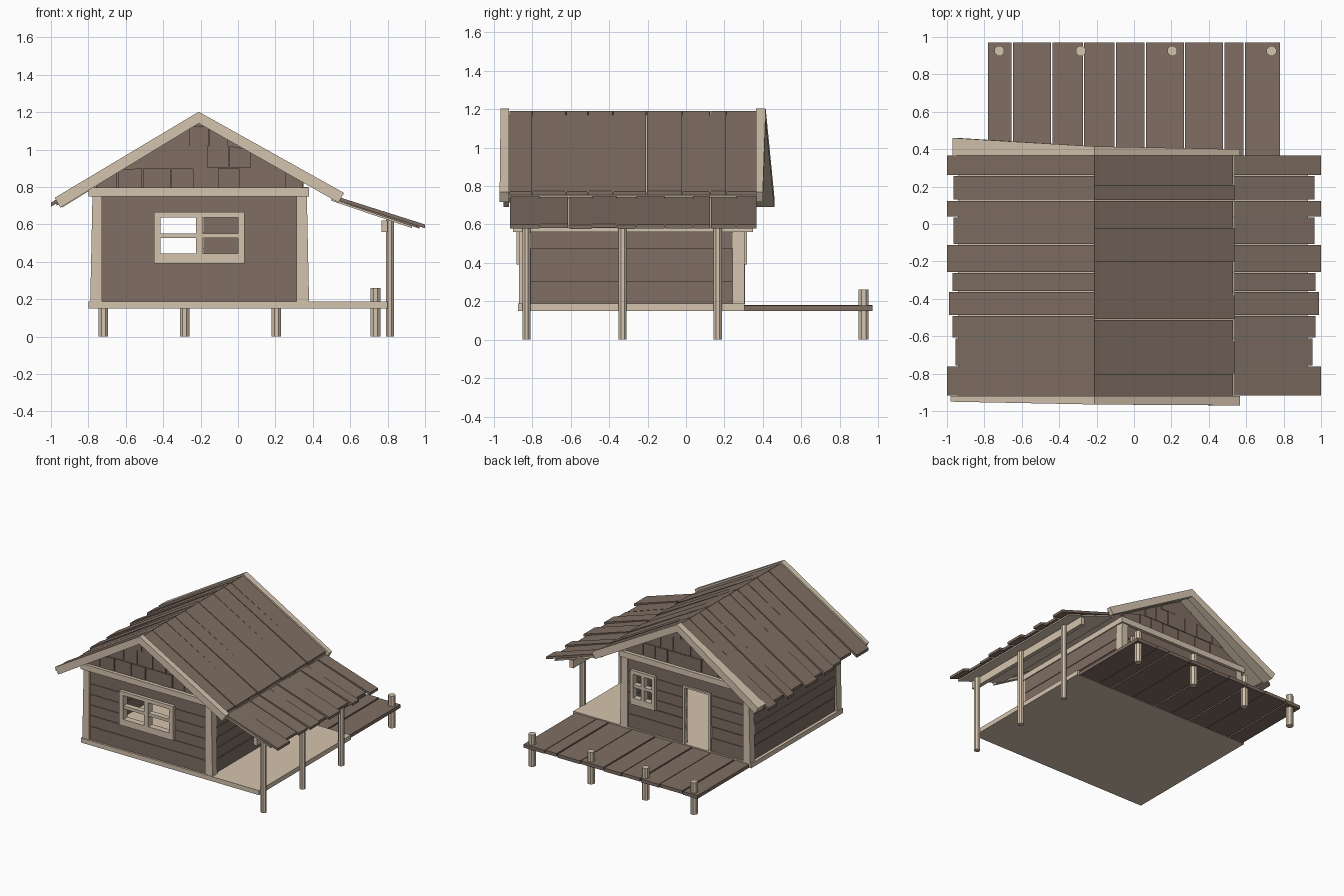
import bpy, bmesh, random

if "Cube" in bpy.data.objects:
    bpy.data.objects.remove(bpy.data.objects["Cube"])
random.seed(4)

def material(name, col):
    m = bpy.data.materials.new(name)
    m.diffuse_color = (*col, 1)
    m.use_nodes = True
    m.node_tree.nodes["Principled BSDF"].inputs["Base Color"].default_value = m.diffuse_color
    return m

BROWN = material("weathered brown wood", (0.215, 0.158, 0.126))
CREAM = material("pale cream timber", (0.66, 0.55, 0.425))

class Part:
    """Collects simple solids into one named object."""
    def __init__(self, name, mat):
        self.name, self.mat, self.bm = name, mat, bmesh.new()

    def loft(self, a, b):
        va = [self.bm.verts.new(p) for p in a]
        vb = [self.bm.verts.new(p) for p in b]
        n = len(va)
        self.bm.faces.new(va)
        self.bm.faces.new(vb[::-1])
        for i in range(n):
            j = (i + 1) % n
            self.bm.faces.new((va[j], va[i], vb[i], vb[j]))

    def prism(self, xz, y0, y1):
        self.loft([(x, y0, z) for x, z in xz], [(x, y1, z) for x, z in xz])

    def box(self, x0, x1, y0, y1, z0, z1):
        self.prism([(x0, z0), (x1, z0), (x1, z1), (x0, z1)], y0, y1)

    def post(self, x, y, r, z0, z1):
        from math import cos, sin, pi
        ring = [(x + r * cos(pi * (i + .5) / 4), y + r * sin(pi * (i + .5) / 4)) for i in range(8)]
        self.loft([(a, b, z0) for a, b in ring], [(a, b, z1) for a, b in ring])

    def slab(self, p, q, t, y0, y1):
        """Sloping board whose top runs from p to q (x, z), thickness t."""
        self.prism([p, q, (q[0], q[1] - t), (p[0], p[1] - t)], y0, y1)

    def done(self):
        bmesh.ops.recalc_face_normals(self.bm, faces=self.bm.faces)
        me = bpy.data.meshes.new(self.name)
        self.bm.to_mesh(me)
        self.bm.free()
        me.materials.append(self.mat)
        bpy.context.collection.objects.link(bpy.data.objects.new(self.name, me))

RX, RZ = -0.21, 1.19                      # ridge
XL, XR, YF, YB = -0.79, 0.38, -0.87, 0.305  # house corners
SL, SR = 0.61, 0.565                      # roof slopes, left and right

def roof_z(x):
    return RZ - (SL * (RX - x) if x < RX else SR * (x - RX))

# Floor slab under the house and porch
p = Part("floor_slab", CREAM)
p.box(-0.80, 0.80, -0.875, YB, 0.15, 0.187)
p.done()

# Rear deck planks
p = Part("deck_planks", BROWN)
cuts = [-0.785, -0.65, -0.44, -0.27, -0.10, 0.06, 0.27, 0.48, 0.59, 0.785]
for i, (a, b) in enumerate(zip(cuts, cuts[1:])):
    dz = 0.004 * (i % 2)
    p.box(a + .004, b - .004, YB, 0.97, 0.15 + dz, 0.177 + dz)
p.done()

# Deck mooring posts
p = Part("deck_posts", CREAM)
for x in (-0.72, -0.285, 0.205, 0.735):
    p.post(x, 0.925, 0.028, 0, 0.26)
p.done()

# Plank walls, split around the openings
ROWS = [0.185, 0.30, 0.39, 0.475, 0.56, 0.645, 0.79]
T = 0.025
def wall(name, lo, hi, depth, along_x, holes):
    p = Part(name, BROWN)
    for z0, z1 in zip(ROWS, ROWS[1:]):
        spans, at = [], lo
        for h0, h1, hz0, hz1 in sorted(holes):
            if z0 >= hz0 - .01 and z1 <= hz1 + .01:
                spans.append((at, h0 - random.uniform(-.006, .004)))
                at = h1
        spans.append((at, hi))
        d = depth + random.uniform(-.003, .003)
        for a, b in spans:
            for zz0, zz1, t in ((z0, z1 - .006, T), (z1 - .006, z1, T * .5)):
                if along_x:
                    p.box(a, b, d - t / 2, d + t / 2, zz0, zz1)
                else:
                    p.box(d - t / 2, d + t / 2, a, b, zz0, zz1)
    p.done()

wall("front_wall", XL + .03, XR - .03, YF + .025, True, [(-0.43, 0.015, 0.39, 0.645)])
wall("back_wall", XL + .03, XR - .03, YB - .025, True,
     [(-0.42, -0.20, 0.18, 0.645), (0.075, 0.265, 0.39, 0.645)])
wall("left_wall", YF + .03, YB - .03, XL + .025, False, [])
wall("right_wall", YF + .03, YB - .03, XR - .025, False, [])

# Corner posts, slightly leaning in
p = Part("corner_posts", CREAM)
for x0, x1 in ((XL, XL + .062), (XR - .066, XR)):
    for y0, y1 in ((YF, YF + .062), (YB - .062, YB)):
        e = 0.012 if x0 < 0 else -0.012
        q = [(x0, y0), (x1, y0), (x1, y1), (x0, y1)]
        p.loft([(a, b, 0.185) for a, b in q],
               [(a + (e if a in (XL, XR) else 0), b, 0.76) for a, b in q])
p.done()

# Tie beams across the gables and along the wall tops
p = Part("tie_beams", CREAM)
for y0, y1 in ((YF - .012, YF + .04), (YB - .04, YB + .012)):
    p.box(XL - .01, XR, y0, y1, 0.75, 0.797)
for x0, x1 in ((XL + .005, XL + .045), (XR - .045, XR - .005)):
    p.box(x0, x1, YF, YB, 0.755, 0.80)
p.done()

# Gable boards: backing triangle plus staggered rows
def gable(name, y, out):
    p = Part(name, BROWN)
    lim = lambda x: roof_z(x) - 0.035
    p.prism([(XL + .03, 0.79), (XR - .03, 0.79), (XR - .03, lim(XR - .03)), (RX, lim(RX)),
             (XL + .03, lim(XL + .03))], y, y - out * .015)
    for r, (z0, z1) in enumerate(((0.795, 0.90), (0.905, 1.02), (1.02, 1.14))):
        x = XL + .03 + .05 * r
        while x < XR - .04:
            w = random.uniform(.10, .16)
            x1 = min(x + w, XR - .03)
            a, b = min(z1, lim(x)), min(z1, lim(x1 - .005))
            if a > z0 + .005 and b > z0 + .005:
                p.prism([(x, z0), (x1 - .005, z0), (x1 - .005, b), (x, a)], y,
                        y + out * random.uniform(.006, .012))
            x += w
    p.done()

gable("front_gable", YF + .025, -1)
gable("back_gable", YB - .025, 1)

# Window frames with glazing bars, and door frame
def window(name, x0, x1, y0, y1, s):
    p = Part(name, CREAM)
    z0, z1, zm, xm = 0.39, 0.667, 0.54, (x0 + x1) / 2
    p.box(x0, x1, y0, y1, z0, z0 + .053)
    p.box(x0, x1, y0, y1, z1 - .03, z1)
    for a, b in ((x0, x0 + s), (xm - s / 2, xm + s / 2), (x1 - s, x1)):
        p.box(a, b, y0, y1, z0 + .053, z1 - .03)
    p.box(x0 + s, x1 - s, y0 + .004, y1 - .004, zm - .012, zm + .012)
    p.done()

window("front_window", -0.45, 0.035, YF - .012, YF + .04, 0.036)
window("back_window", 0.06, 0.28, YB - .04, YB + .012, 0.026)
p = Part("door_frame", CREAM)
p.box(-0.435, -0.42, YB - .04, YB + .003, 0.185, 0.66)
p.box(-0.20, -0.185, YB - .04, YB + .003, 0.185, 0.66)
p.box(-0.42, -0.20, YB - .04, YB + .003, 0.645, 0.66)
p.done()

# Pale sheathing below the roof boards
p = Part("roof_sheathing", CREAM)
p.slab((RX, RZ - .02), (-0.94, roof_z(-0.94) - .02), .012, -0.92, 0.365)
p.slab((RX, RZ - .02), (0.535, roof_z(0.535) - .02), .012, -0.92, 0.365)
p.slab((0.50, 0.738), (0.93, 0.592), .012, -0.91, 0.36)
p.done()

# Roof boards; eave ends alternate long and short
YS = [0.37, 0.26, 0.127, 0.037, -0.11, -0.26, -0.36, -0.49, -0.61, -0.76, -0.92]
ENDS = [1.0, .965, 1.0, .965, 1.0, .97, .99, .97, .955, 1.0]
left, lean = Part("left_roof_boards", BROWN), Part("porch_roof_boards", BROWN)
for i, e in enumerate(ENDS):
    y1, y0 = YS[i] - .003, YS[i + 1] + .003
    up = .012 if e > .98 else 0
    left.slab((RX, RZ), (-e, roof_z(-e) + up - .004), .022, y0, y1)
    lean.slab((0.52, 0.748 + up * .3), (e, 0.748 - (e - .52) * .335 + up), .02, y0, y1)
left.done()
lean.done()
p = Part("right_roof_boards", BROWN)
ys = [0.37, 0.21, 0.125, -0.02, -0.205, -0.38, -0.51, -0.625, -0.80, -0.92]
for i, (y1, y0) in enumerate(zip(ys, ys[1:])):
    e = 0.53 + .006 * (i % 2)
    p.slab((RX, RZ), (e, roof_z(e) + .006 * (i % 2)), .022, y0 + .002, y1 - .002)
p.done()

# Barge boards on both gable ends, flaring toward some eaves
p = Part("barge_boards", CREAM)
def barge(xe, ze, cut, near, far_top, far_end):
    top = RZ + .012
    prof = [(RX, top), (xe, ze), (xe + cut, ze - .052), (RX, top - .062)]
    outer = (far_top, far_end, far_end, far_top)
    p.loft([(x, near, z) for x, z in prof], [(x, o, z) for (x, z), o in zip(prof, outer)])
barge(-0.98, 0.742, .03, -0.92, -0.965, -0.95)
barge(0.567, 0.768, -.03, -0.92, -0.965, -0.97)
barge(-0.97, 0.742, .03, 0.365, 0.415, 0.46)
barge(0.567, 0.768, -.03, 0.365, 0.415, 0.40)
p.done()

# Porch posts and the beam they carry
p = Part("porch_posts", CREAM)
for y in (-0.83, -0.33, 0.165):
    p.post(0.812, y, 0.023, 0, 0.625)
p.done()
p = Part("porch_beam", CREAM)
p.box(0.768, 0.80, -0.90, 0.35, 0.56, 0.622)
p.done()
